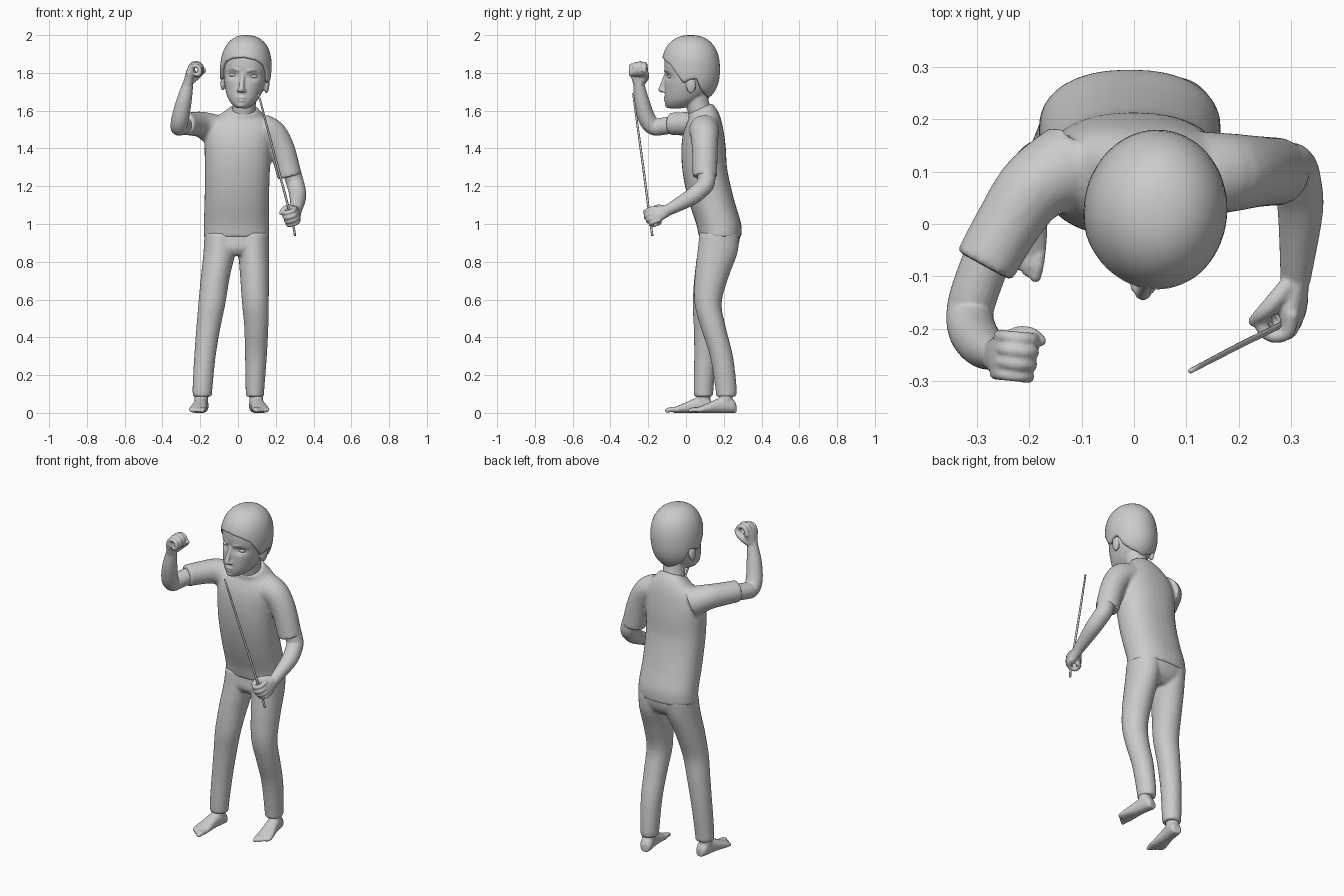
import bpy, bmesh, math
from mathutils import Vector as V, Matrix as M


def spline(rows, k=4):
    """Catmull-Rom through rows of numbers."""
    out = []
    for i in range(len(rows) - 1):
        a, b, c, d = (rows[max(0, min(len(rows) - 1, i + j))] for j in (-1, 0, 1, 2))
        for s in range(k):
            t = s / k
            out.append([0.5 * (2 * q + (r - p) * t + (2 * p - 5 * q + 4 * r - w) * t * t
                        + (3 * q - p - 3 * r + w) * t ** 3) for p, q, r, w in zip(a, b, c, d)])
    return out + [list(rows[-1])]


def skin(bm, rings, n=24, p=2.0):
    """Skin superelliptic rings (centre, axis a, axis b) into a closed tube."""
    f = lambda q: math.copysign(abs(q) ** (2 / p), q)
    loops = [[bm.verts.new(c + a * f(math.cos(i * math.tau / n)) + b * f(math.sin(i * math.tau / n)))
              for i in range(n)] for c, a, b in rings]
    for l, m in zip(loops, loops[1:]):
        for i in range(n):
            j = (i + 1) % n
            bm.faces.new((l[i], l[j], m[j], m[i]))
    bm.faces.new(loops[0][::-1])
    bm.faces.new(loops[-1])
    return [v for l in loops for v in l]


def stack(bm, rows, n=32, p=2.3):
    """Horizontal sections: cx, cy, z, rx, ry, slope."""
    return skin(bm, [(V(r[:3]), V((r[3], 0, 0)), V((0, r[4], r[4] * r[5])))
                     for r in spline([tuple(r) + (0,) * (6 - len(r)) for r in rows])], n, p)


def blob(bm, c, r):
    mat = M.Translation(c) @ M.Diagonal((*r, 1))
    return bmesh.ops.create_uvsphere(bm, u_segments=20, v_segments=12, radius=1, matrix=mat)["verts"]


def tube(bm, rows, n=16, ball=True):
    """Round limb through x, y, z, radius."""
    pts = spline(rows)
    rings, last, a = [], None, None
    for i, r in enumerate(pts):
        t = (V(pts[min(i + 1, len(pts) - 1)][:3]) - V(pts[max(i - 1, 0)][:3])).normalized()
        a = t.orthogonal().normalized() if last is None else last.rotation_difference(t) @ a
        last = t
        rings.append((V(r[:3]), a * r[3], t.cross(a) * r[3]))
    vs = skin(bm, rings, n)
    if ball:
        for r in (rows[0], rows[-1]):
            vs += blob(bm, r[:3], (r[3],) * 3)
    return vs


def finish(name, bm, voxel=0, smooth=4):
    bmesh.ops.recalc_face_normals(bm, faces=bm.faces)
    me = bpy.data.meshes.new(name)
    bm.to_mesh(me)
    bm.free()
    me.polygons.foreach_set("use_smooth", [True] * len(me.polygons))
    ob = bpy.data.objects.new(name, me)
    bpy.context.collection.objects.link(ob)
    if voxel:
        m = ob.modifiers.new("fuse", "REMESH")
        m.mode, m.voxel_size, m.use_smooth_shade = "VOXEL", voxel, True
        m = ob.modifiers.new("relax", "SMOOTH")
        m.factor, m.iterations = 0.5, smooth
    return ob


# Shirt: torso and two short sleeves
bm = bmesh.new()
stack(bm, [(-.008, .181, .93, .174, .112), (-.008, .173, 1.0, .173, .119), (-.007, .142, 1.1, .171, .121),
           (-.005, .116, 1.2, .171, .121), (-.003, .098, 1.3, .173, .119), (0, .093, 1.4, .177, .118),
           (.004, .093, 1.48, .18, .108), (.012, .095, 1.54, .16, .092, .1), (.022, .09, 1.58, .11, .076, .3),
           (.03, .073, 1.61, .072, .064, .45)])
tube(bm, [(-.12, .11, 1.495, .085), (-.19, .07, 1.525, .07), (-.24, 0, 1.53, .063), (-.285, -.08, 1.53, .06)], 24, False)
tube(bm, [(.13, .095, 1.50, .082), (.185, .098, 1.475, .075), (.235, .1, 1.39, .068), (.274, .1, 1.25, .065)], 24, False)
finish("shirt", bm, .009, 4)

# Trousers: pelvis and two legs
bm = bmesh.new()
stack(bm, [(-.007, .18, .97, .16, .105), (-.007, .178, .92, .166, .107), (-.007, .168, .87, .15, .1), (-.007, .16, .835, .1, .07)])
stack(bm, [(-.09, .176, .95, .088, .105), (-.098, .163, .85, .085, .103), (-.12, .132, .72, .077, .088),
           (-.138, .105, .58, .072, .07), (-.157, .105, .45, .064, .064), (-.175, .102, .3, .057, .059),
           (-.188, .093, .13, .053, .053), (-.188, .093, .085, .05, .05)], 24, 2)
stack(bm, [(.078, .176, .95, .086, .105), (.083, .167, .85, .082, .107), (.088, .136, .72, .077, .09),
           (.092, .117, .58, .071, .072), (.097, .145, .45, .064, .067), (.095, .188, .3, .058, .061),
           (.09, .212, .13, .05, .057), (.09, .212, .085, .047, .053)], 24, 2)
finish("trousers", bm, .009, 5)

# Bare feet with toes
for name, s, heel, turn, ankle in (("left_foot", 1, (.088, .265, 0), 10, .055), ("right_foot", -1, (-.187, .142, 0), -8, .05)):
    bm = bmesh.new()
    secs = [(0, .022, .045), (-.02, .034, .075), (-.06, .036, .085), (-.1, .037, .075), (-.15, .043, .053), (-.19, .046, .036), (-.21, .042, .028)]
    skin(bm, [(V((0, y, h / 2)), V((w, 0, 0)), V((0, 0, h / 2))) for y, w, h in spline(secs)], 24, 2.3)
    tube(bm, [(0, -ankle, .04, .037), (0, -ankle, .14, .036)])
    for i in range(5):
        x, r = s * (-.033 + .0168 * i), .0135 - .0014 * i
        tube(bm, [(x, -.185, .018, r), (x, -.218 + .004 * i, .018, r), (x, -.24 + .008 * i, .012, r * .85)], 10)
    bm.transform(M.Translation(heel) @ M.Rotation(math.radians(turn), 4, "Z"))
    finish(name, bm, .0045, 3)


# Forearms with curled hands: u along hand, v to thumb side, w to palm side
def arm(name, rows, u, v, side):
    bm = bmesh.new()
    u = V(u).normalized()
    v = (V(v) - u * u.dot(V(v))).normalized()
    w = u.cross(v) * side
    o = V(rows[-1][:3])
    at = lambda a, b, c, r: (*(o + u * a + v * b + w * c), r)
    tube(bm, rows, 20)
    skin(bm, [(o + u * a + w * c, v * q, w * t) for a, c, q, t in
              spline([(-.015, 0, .028, .026), (.02, 0, .036, .025), (.055, 0, .046, .024), (.085, 0, .044, .019)])], 20, 2.3)
    for k, b in enumerate((.036, .012, -.012, -.035)):
        e, r = (0, .004, 0, -.008)[k], (.0135, .014, .0135, .012)[k]
        tube(bm, [at(.06 + e, b, -.008, r), at(.096 + e, b, -.002, r), at(.108 + e, b, .024, r), at(.098 + e, b, .046, r),
                  at(.07 + e, b, .05, r), at(.055, b, .034, r)], 10)
    tube(bm, [at(.01, .022, .01, .018), at(.04, .042, .03, .017), at(.065, .046, .05, .014), at(.085, .036, .066, .011)], 10)
    finish(name, bm, .0045, 3)


arm("right_forearm", [(-.27, -.04, 1.53, .046), (-.302, -.125, 1.517, .046), (-.313, -.172, 1.515, .045), (-.306, -.208, 1.56, .046),
                      (-.286, -.235, 1.65, .041), (-.264, -.25, 1.745, .028)], (.22, -.02, .97), (.1, 1, 0), -1)
arm("left_forearm", [(.268, .1, 1.33, .05), (.3, .108, 1.225, .047), (.312, .075, 1.18, .046), (.317, .02, 1.137, .043),
                     (.308, -.105, 1.068, .029)], (-.08, -.95, -.33), (-.25, -.12, .96), 1)

# Thin stick held in the lower hand
bm = bmesh.new()
tube(bm, [(.302, -.178, .937, .006), (.285, -.19, 1.02, .006), (.2, -.232, 1.34, .006), (.108, -.28, 1.69, .005)], 8, False)
finish("stick", bm)

# Head: skull, face features, ears, neck
pose = (M.Translation((.04, .03, 1.8)) @ M.Rotation(math.radians(-6), 4, "Z")
        @ M.Rotation(math.radians(4), 4, "Y") @ M.Translation((0, -.03, -1.8)))
bm = bmesh.new()
prof = [(1.613, .03, -.095, -.02), (1.63, .053, -.107, .03), (1.66, .078, -.112, .075), (1.70, .095, -.113, .115),
        (1.75, .108, -.112, .14), (1.79, .114, -.11, .155), (1.84, .118, -.115, .16), (1.90, .113, -.108, .15),
        (1.95, .088, -.075, .12), (1.98, .045, -.03, .08)]
for v in stack(bm, [(0, (f + b) / 2, z, w, (b - f) / 2) for z, w, f, b in prof], 64, 2.2):
    if v.co.y < 0:
        d = ((abs(v.co.x) - .054) / .026) ** 2 + ((v.co.z - 1.785) / .018) ** 2
        v.co.y += .016 * math.exp(-d)
tube(bm, [(0, -.106, 1.79, .011), (0, -.122, 1.745, .013), (0, -.131, 1.712, .0165)], 12)
blob(bm, (0, -.106, 1.669), (.028, .015, .008))
blob(bm, (0, -.104, 1.653), (.024, .015, .008))
blob(bm, (0, -.09, 1.632), (.027, .024, .02))
for s in (-1, 1):
    blob(bm, (s * .015, -.12, 1.706), (.011, .013, .009))
    blob(bm, (s * .116, .038, 1.742), (.014, .026, .044))
    tube(bm, [(s * .025, -.108, 1.812, .008), (s * .055, -.094, 1.82, .009), (s * .085, -.066, 1.81, .008)], 10)
bm.transform(pose)
tube(bm, [(.026, .09, 1.55, .07), (.033, .066, 1.62, .061), (.038, .05, 1.70, .062)], 24)
finish("head", bm, .005, 4)

# Eyes
bm = bmesh.new()
for s in (-1, 1):
    blob(bm, (s * .054, -.074, 1.785), (.023, .019, .011))
bm.transform(pose)
finish("eyes", bm)

# Hair cap: rim height varies with the angle from the front
rim = [(0, 1.885), (30, 1.875), (52, 1.85), (68, 1.80), (80, 1.755), (92, 1.775), (108, 1.78), (120, 1.72), (140, 1.69), (180, 1.665)]


def rim_z(a):
    for (a0, z0), (a1, z1) in zip(rim, rim[1:]):
        if a <= a1:
            return z0 + (z1 - z0) * (a - a0) / (a1 - a0)
    return rim[-1][1]


bm = bmesh.new()
N, R = 64, 20
top = bm.verts.new((0, .025, 2.0))
cols = []
for i in range(N):
    deg = 360 * i / N
    a, end = math.radians(deg), math.acos((rim_z(min(deg, 360 - deg)) - 1.82) / .18)
    col = []
    for k in range(1, R + 3):
        c = math.cos(end * min(k, R) / R)
        s = (1 - abs(c) ** 2.35) ** (1 / 2.35) * (1, .93, .8)[max(0, k - R)]
        z = 1.82 + .18 * c + (0, -.004, .006)[max(0, k - R)]
        col.append(bm.verts.new((.136 * s * math.sin(a), .025 - .155 * s * math.cos(a), z)))
    cols.append(col)
for i in range(N):
    p, q = cols[i], cols[(i + 1) % N]
    bm.faces.new((top, p[0], q[0]))
    for k in range(R + 1):
        bm.faces.new((p[k], p[k + 1], q[k + 1], q[k]))
bm.transform(pose)
finish("hair", bm)
